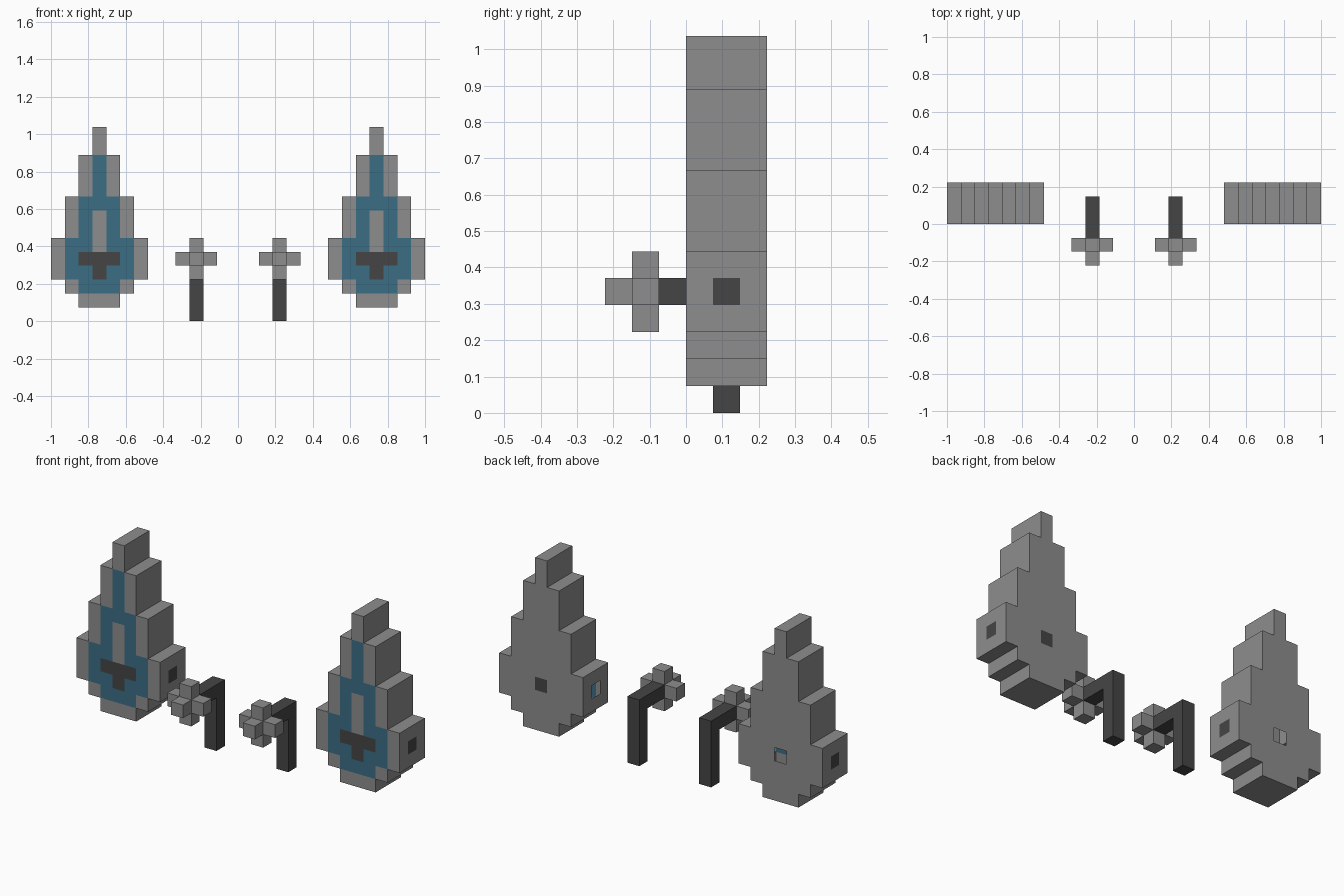
import bpy, bmesh
from mathutils import Vector

if "Cube" in bpy.data.objects:
    bpy.data.objects.remove(bpy.data.objects["Cube"])

U = 2 / 27  # side of one block


def material(name, rgb):
    m = bpy.data.materials.new(name)
    m.diffuse_color = (*rgb, 1)
    m.use_nodes = True
    m.node_tree.nodes["Principled BSDF"].inputs["Base Color"].default_value = m.diffuse_color
    return m


GREY, BLUE, DARK = 0, 1, 2
MATS = [material("stone grey", (0.27, 0.27, 0.27)),
        material("steel blue", (0.045, 0.155, 0.235)),
        material("dark iron", (0.06, 0.06, 0.06))]

AXES = [Vector(a) for a in ((1, 0, 0), (0, 1, 0), (0, 0, 1))]


def block_shell(name, cells, x, paint, hole=None):
    """Outer skin of a set of unit cells; paint(cell, normal) picks the colour."""
    cells = set(cells)
    bm = bmesh.new()
    for c in sorted(cells):
        for i in range(3):
            for s in (-1, 1):
                n = AXES[i] * s
                near = tuple(c[k] + int(n[k]) for k in range(3))
                if near in cells or (hole and hole == (c, tuple(int(k) for k in n))):
                    continue
                a, b = AXES[(i + 1) % 3] / 2, AXES[(i + 2) % 3] / 2
                mid = Vector(c) + Vector((0, 0.5, 0.5)) + n / 2
                ring = [mid - a - b, mid + a - b, mid + a + b, mid - a + b]
                face = bm.faces.new([bm.verts.new(p * U) for p in ring[::s]])
                face.material_index = paint(c, tuple(int(k) for k in n))
    bmesh.ops.remove_doubles(bm, verts=bm.verts, dist=U * 0.01)
    mesh = bpy.data.meshes.new(name)
    bm.to_mesh(mesh)
    bm.free()
    for m in MATS:
        mesh.materials.append(m)
    ob = bpy.data.objects.new(name, mesh)
    ob.location.x = x * U
    bpy.context.collection.objects.link(ob)


def box(xs, ys, zs):
    return [(x, y, z) for x in xs for y in ys for z in zs]


# Half widths of each row of the shield, from the lowest block up
HALF = dict(zip(range(1, 14), (1, 2, 3, 3, 3, 2, 2, 2, 1, 1, 1, 0, 0)))


def shield_paint(c, n):
    x, y, z = abs(c[0]), c[1], c[2]
    if n == (0, -1, 0):
        # cross-shaped boss, light centre bar, blue field inside a grey rim
        if (z == 4 and x <= 1) or (z == 3 and x == 0):
            return DARK
        if x == 0 and 5 <= z <= 7:
            return GREY
        return BLUE if 2 <= z <= 11 and x < HALF[z] else GREY
    # sockets on both sides and the back
    if z == 4 and ((n[0] and y == 1) or (n[1] == 1 and x == 0)):
        return DARK
    return GREY


shield = [c for z, h in HALF.items() for c in box(range(-h, h + 1), range(3), [z])]
block_shell("left_shield", shield, -10, shield_paint, ((0, 2, 4), (0, 1, 0)))
block_shell("right_shield", shield, 10, shield_paint, ((-3, 1, 4), (-1, 0, 0)))

# Maces: bent dark handle with a grey cross-shaped head
head = box([0], [-3, -2], [4]) + box([-1, 1], [-2], [4]) + box([0], [-2], [3, 5])
handle = box([0], [-1, 0, 1], [4]) + box([0], [1], range(4))
for side, x in (("left", -3), ("right", 3)):
    block_shell(side + "_mace", head + handle, x,
                lambda c, n: GREY if c[1] <= -2 else DARK)
